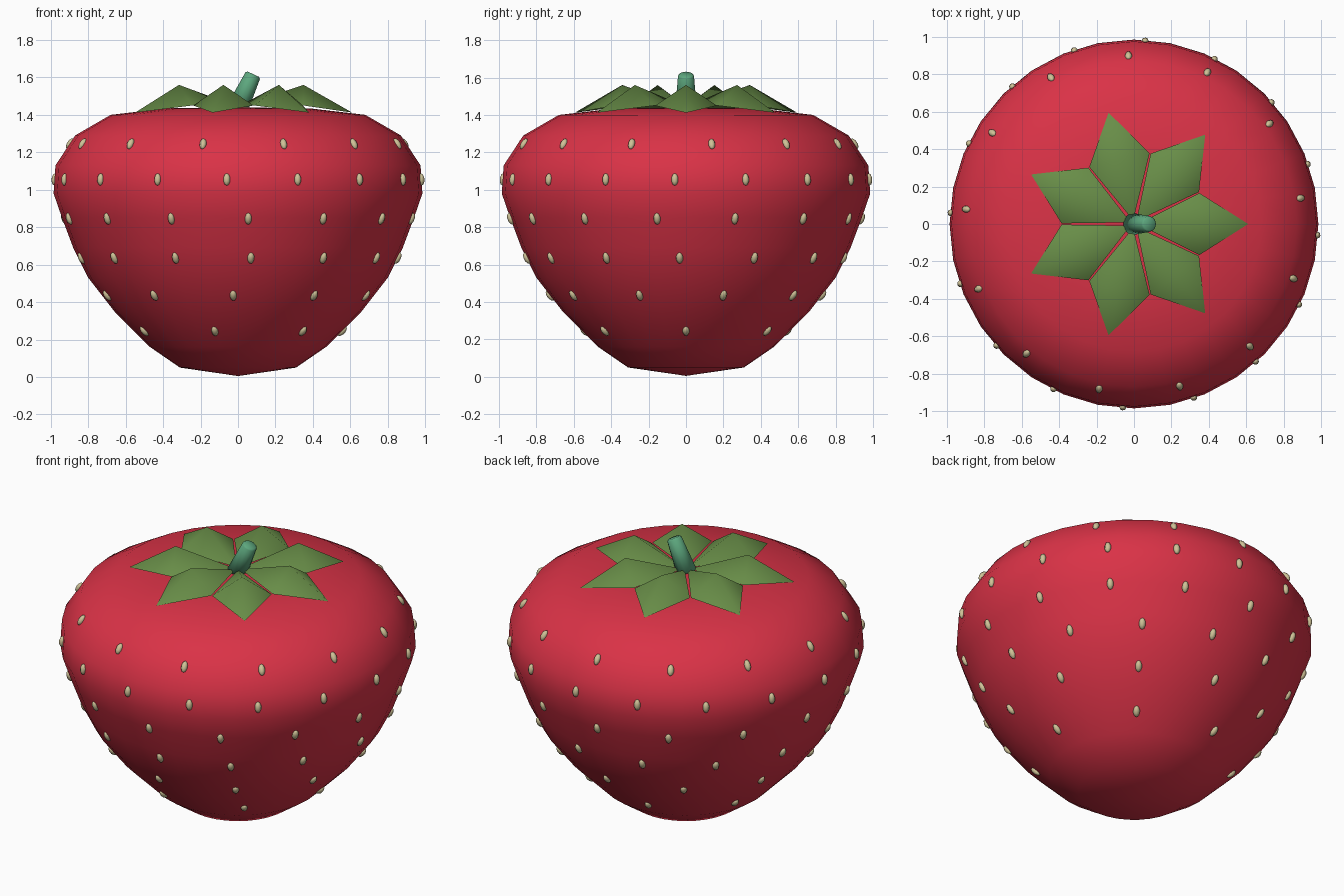
import bpy
import bmesh
import math
from mathutils import Matrix, Vector

cube = bpy.data.objects.get("Cube")
if cube:
    bpy.data.objects.remove(cube, do_unlink=True)


def make_material(name, rgb):
    mat = bpy.data.materials.new(name)
    mat.use_nodes = True
    color = (*rgb, 1)
    mat.diffuse_color = color
    mat.node_tree.nodes["Principled BSDF"].inputs["Base Color"].default_value = color
    return mat


def make_object(name, bm, mat, smooth=True):
    mesh = bpy.data.meshes.new(name)
    bm.to_mesh(mesh)
    bm.free()
    mesh.materials.append(mat)
    obj = bpy.data.objects.new(name, mesh)
    bpy.context.collection.objects.link(obj)
    for poly in mesh.polygons:
        poly.use_smooth = smooth
    return obj


red = make_material("berry_red", (0.70, 0.032, 0.062))
green = make_material("leaf_green", (0.14, 0.27, 0.065))
stem_green = make_material("stem_green", (0.11, 0.39, 0.21))
cream = make_material("seed_cream", (0.62, 0.54, 0.31))

# Berry body: a lathed profile of (radius, height)
profile = [(0, 0.005), (0.31, 0.05), (0.47, 0.16), (0.66, 0.35), (0.80, 0.53),
           (0.88, 0.69), (0.94, 0.85), (0.985, 0.98), (0.975, 1.13),
           (0.87, 1.29), (0.68, 1.40), (0.38, 1.435), (0, 1.44)]
bm = bmesh.new()
verts = [bm.verts.new((r, 0, z)) for r, z in profile]
edges = [bm.edges.new(pair) for pair in zip(verts, verts[1:])]
bmesh.ops.spin(bm, geom=verts + edges, cent=(0, 0, 0), axis=(0, 0, 1),
               angle=math.tau, steps=32, use_duplicate=False)
bmesh.ops.remove_doubles(bm, verts=bm.verts, dist=0.0005)
bmesh.ops.recalc_face_normals(bm, faces=bm.faces)
make_object("berry_body", bm, red)


def surface_at(z):
    """Radius and outward slope angle of the body at a height."""
    for (r0, z0), (r1, z1) in zip(profile, profile[1:]):
        if z0 <= z <= z1:
            radius = r0 + (r1 - r0) * (z - z0) / (z1 - z0)
            return radius, math.atan2(r1 - r0, z1 - z0)


# Seeds: rings of small elongated beads lying on the skin
seed_rows = [(0.245, 7, 0), (0.435, 10, -20), (0.635, 13, -2.3),
             (0.845, 14, -9.5), (1.055, 16, -3.5), (1.245, 13, 8.8)]
bm = bmesh.new()
for z, count, start in seed_rows:
    radius, lean = surface_at(z)
    for i in range(count):
        angle = math.radians(start) + math.tau * i / count
        place = (Matrix.Rotation(angle, 4, "Z")
                 @ Matrix.Translation((radius, 0, z))
                 @ Matrix.Rotation(lean, 4, "Y")
                 @ Matrix.Diagonal((0.018, 0.019, 0.033, 1)))
        bmesh.ops.create_uvsphere(bm, u_segments=8, v_segments=5, radius=1, matrix=place)
make_object("seeds", bm, cream)

# Leaf crown: seven folded leaves with a raised middle point
LEAVES = 7
bm = bmesh.new()
for i in range(LEAVES):
    turn = Matrix.Rotation(math.tau * i / LEAVES, 4, "Z")
    base, ridge, tip, left, right = [
        bm.verts.new(turn @ Vector(p)) for p in
        [(0.02, 0, 1.45), (0.35, 0, 1.56), (0.61, 0, 1.412),
         (0.35, 0.165, 1.45), (0.35, -0.165, 1.45)]]
    for face in [(base, ridge, left), (ridge, tip, left),
                 (base, right, ridge), (right, tip, ridge)]:
        bm.faces.new(face)
make_object("leaf_crown", bm, green)

# Stem: a tapered cylinder leaning sideways
bottom, top = Vector((-0.005, 0, 1.43)), Vector((0.082, 0, 1.617))
axis = top - bottom
bm = bmesh.new()
bmesh.ops.create_cone(
    bm, cap_ends=True, segments=12, radius1=0.058, radius2=0.042, depth=axis.length,
    matrix=Matrix.Translation((bottom + top) / 2)
    @ axis.to_track_quat("Z", "Y").to_matrix().to_4x4())
rim = [e for e in bm.edges if all((v.co - top).length < 0.06 for v in e.verts)]
bmesh.ops.bevel(bm, geom=rim, offset=0.008, segments=1, affect="EDGES")
make_object("stem", bm, stem_green)
